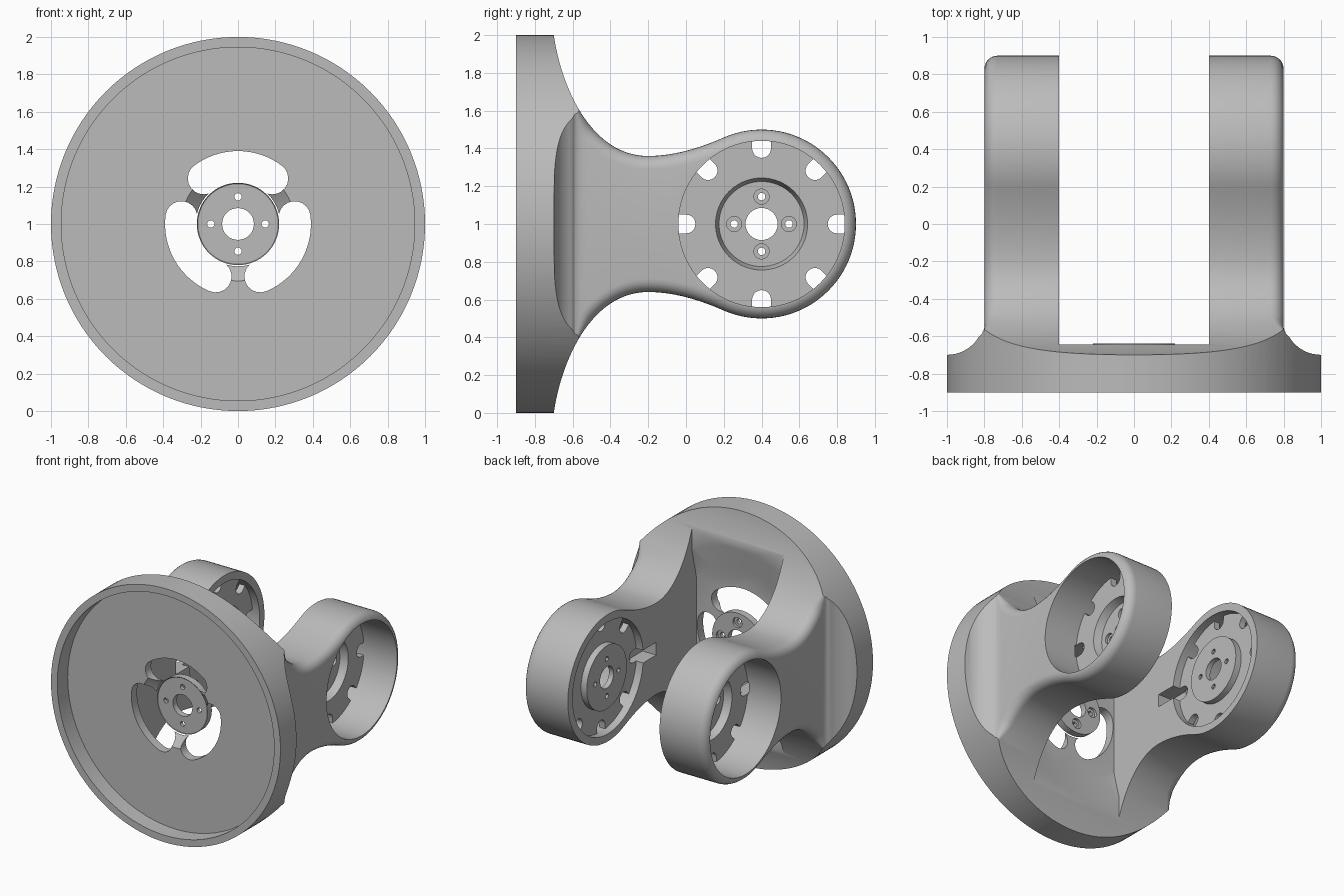
import bpy, bmesh, math
from mathutils import Vector
from mathutils.geometry import interpolate_bezier

if "Cube" in bpy.data.objects:
    bpy.data.objects.remove(bpy.data.objects["Cube"])

grey = bpy.data.materials.new("light grey")
grey.use_nodes = True
grey.diffuse_color = (0.5, 0.5, 0.5, 1)
grey.node_tree.nodes["Principled BSDF"].inputs["Base Color"].default_value = (0.5, 0.5, 0.5, 1)


def finish(bm, name):
    bmesh.ops.recalc_face_normals(bm, faces=bm.faces)
    mesh = bpy.data.meshes.new(name)
    bm.to_mesh(mesh)
    bm.free()
    mesh.materials.append(grey)
    ob = bpy.data.objects.new(name, mesh)
    bpy.context.collection.objects.link(ob)
    return ob


def circle(cx, cz, r, n=64):
    return [(cx + r * math.cos(i * math.tau / n), cz + r * math.sin(i * math.tau / n)) for i in range(n)]


def prism(axis, pts, lo, hi, top=None, name="cutter"):
    """Solid along x or y between two matching outlines."""
    bm = bmesh.new()
    rings = []
    for d, outline in ((lo, pts), (hi, top or pts)):
        rings.append([bm.verts.new((d, a, b) if axis == "x" else (a, d, b)) for a, b in outline])
    n = len(pts)
    for i in range(n):
        j = (i + 1) % n
        bm.faces.new((rings[0][i], rings[0][j], rings[1][j], rings[1][i]))
    bm.faces.new(rings[0])
    bm.faces.new(rings[1])
    return finish(bm, name)


def boolean(ob, tool, op="DIFFERENCE"):
    mod = ob.modifiers.new("cut", "BOOLEAN")
    mod.operation, mod.solver, mod.object = op, "EXACT", tool
    bpy.context.view_layer.objects.active = ob
    bpy.ops.object.modifier_apply(modifier=mod.name)
    bpy.data.objects.remove(tool)


def smooth(ob):
    bpy.ops.object.select_all(action="DESELECT")
    ob.select_set(True)
    bpy.context.view_layer.objects.active = ob
    bpy.ops.object.shade_smooth_by_angle(angle=math.radians(30))


def box(x, y0, y1, z0, z1, x0=None):
    lo = -x if x0 is None else x0
    return prism("x", [(y0, z0), (y1, z0), (y1, z1), (y0, z1)], lo, x)


# Side outline: flared root, waist and round end
EYE_Y, EYE_R, ROUND = 0.4, 0.5, 0.07
def bezier(a, b, c, d, n):
    return [(p.x, p.y) for p in interpolate_bezier(*[Vector((*q, 0)) for q in (a, b, c, d)], n)]

half = [(-0.9, 1.05)]
half += bezier((-0.7, 1.001), (-0.66, 0.72), (-0.5, 0.36), (-0.2, 0.36), 28)
half += bezier((-0.2, 0.36), (-0.06, 0.36), (0.08, 0.405), (0.2, 0.458), 10)[1:]
start = math.atan2(0.458, -0.2)
half += [(EYE_Y + EYE_R * math.cos(start * (1 - i / 30)), EYE_R * math.sin(start * (1 - i / 30))) for i in range(1, 30)]
outline = half + [(EYE_Y + EYE_R, 0)] + [(y, -h) for y, h in reversed(half)]
count = len(outline)


def width(y):
    if y > -0.5:
        return 0.8
    if y < -0.72:
        return 1.05
    return 1.001 - math.sqrt(max(0, 0.04 - (y + 0.5) ** 2))


def rounding(y):
    return ROUND * min(1, max(0.001, (y + 0.6) / 0.1))


# Body lofted across x with rounded outer edges
bm = bmesh.new()
layers = []
steps = 6
for side in (-1, 1):
    for k in range(steps + 1):
        t = (steps - k if side < 0 else k) / steps * math.pi / 2
        ring = []
        for i, (y, h) in enumerate(outline):
            (ya, ha), (yb, hb) = outline[max(i - 1, 0)], outline[min(i + 1, count - 1)]
            inward = Vector((hb - ha, ya - yb)).normalized()
            r = rounding(y)
            d = r * (1 - math.cos(t))
            x = side * (width(y) - r * (1 - math.sin(t)))
            ring.append(bm.verts.new((x, y + inward.x * d, 1 + h + inward.y * d)))
        layers.append(ring)
for a, b in zip(layers, layers[1:]):
    for i in range(count):
        j = (i + 1) % count
        bm.faces.new((a[i], a[j], b[j], b[i]))
for ring in (layers[0], layers[-1]):
    for i in range(count // 2):
        quad = [ring[i], ring[i + 1], ring[count - 2 - i], ring[count - 1 - i]]
        bm.faces.new(list(dict.fromkeys(quad)))
body = finish(bm, "yoke_body")
boolean(body, prism("y", circle(0, 1, 1, 128), -0.9, 1.2), "INTERSECT")

# Gap between the arms, with a shallow dish at its floor
boolean(body, box(0.4, -0.645, 1.2, -0.2, 2.2))
dish = prism("y", circle(0, 1, 0.55, 96), -0.7, -0.62, circle(0, 1, 0.8, 96))
boolean(dish, box(0.4, -0.9, 1.2, -0.2, 2.2), "INTERSECT")
boolean(body, dish)

# Front recess and set-back hub
boolean(body, prism("y", circle(0, 1, 0.945, 128), -1, -0.77))
boolean(body, prism("y", circle(0, 1, 0.22), -0.72, -0.64), "UNION")
boolean(body, prism("y", circle(0, 1, 0.31), -0.775, -0.69, circle(0, 1, 0.215)))

# Three curved slots round the hub
for turn in (90, 210, 330):
    def arc(cx, cz, r, a, b, n):
        return [(cx + r * math.cos(math.radians(a + (b - a) * i / n)),
                 cz + r * math.sin(math.radians(a + (b - a) * i / n))) for i in range(n + 1)]
    slot = arc(0, 1, 0.39, turn - 37, turn + 37, 16)
    for end, way in ((turn + 37, 1), (turn - 37, -1)):
        c = math.radians(end)
        cap = arc(0.305 * math.cos(c), 1 + 0.305 * math.sin(c), 0.085, end, end + 180, 10) if way > 0 else \
            arc(0.305 * math.cos(c), 1 + 0.305 * math.sin(c), 0.085, end - 180, end, 10)
        slot += cap[1:-1]
        if way > 0:
            slot += arc(0, 1, 0.22, turn + 37, turn - 37, 16)
    boolean(body, prism("y", slot, -1, -0.5))


def bolt_holes(ob, axis, centre, lo, hi, sink):
    """Centre bore and four countersunk holes."""
    boolean(ob, prism(axis, circle(centre, 1, 0.085, 32), lo, hi))
    for k in range(4):
        a, b = centre + 0.145 * math.cos(k * math.pi / 2), 1 + 0.145 * math.sin(k * math.pi / 2)
        boolean(ob, prism(axis, circle(a, b, 0.02, 12), lo, hi))
        boolean(ob, prism(axis, circle(a, b, 0.04, 24), sink, hi))


bolt_holes(body, "y", 0, -1, -0.5, -0.66)

# Bores through the arm ends and the cable slots beside them
for side in (-1, 1):
    boolean(body, prism("x", circle(EYE_Y, 1, 0.44, 96), *sorted((side * 0.35, side * 1.1))))
    lo, hi = sorted((side * 0.35, side * 0.52))
    boolean(body, box(hi, -0.2, 0.0, 0.95, 1.05, lo))
smooth(body)

# Motor mount plate with hub offset toward the gap
mount = prism("x", circle(EYE_Y, 1, 0.442, 96), 0.46, 0.51, name="left_motor_mount")
boolean(mount, prism("x", circle(EYE_Y, 1, 0.25), 0.41, 0.48), "UNION")
boolean(mount, prism("x", circle(EYE_Y, 1, 0.225), 0.45, 0.53, circle(EYE_Y, 1, 0.25)))
for k in range(8):
    a = k * math.pi / 4
    local = [(0.47, -0.05), (0.47, 0.05)]
    local += [(0.4 - 0.05 * math.sin(i * math.pi / 10), 0.05 * math.cos(i * math.pi / 10)) for i in range(11)]
    notch = [(EYE_Y + u * math.cos(a) - v * math.sin(a), 1 + u * math.sin(a) + v * math.cos(a)) for u, v in local]
    boolean(mount, prism("x", notch, 0.4, 0.6))
bolt_holes(mount, "x", EYE_Y, 0.35, 0.6, 0.43)
smooth(mount)

# Mirrored mount in the other arm
twin = mount.copy()
twin.data = mount.data.copy()
twin.name = "right_motor_mount"
bpy.context.collection.objects.link(twin)
for v in twin.data.vertices:
    v.co.x *= -1
twin.data.flip_normals()
